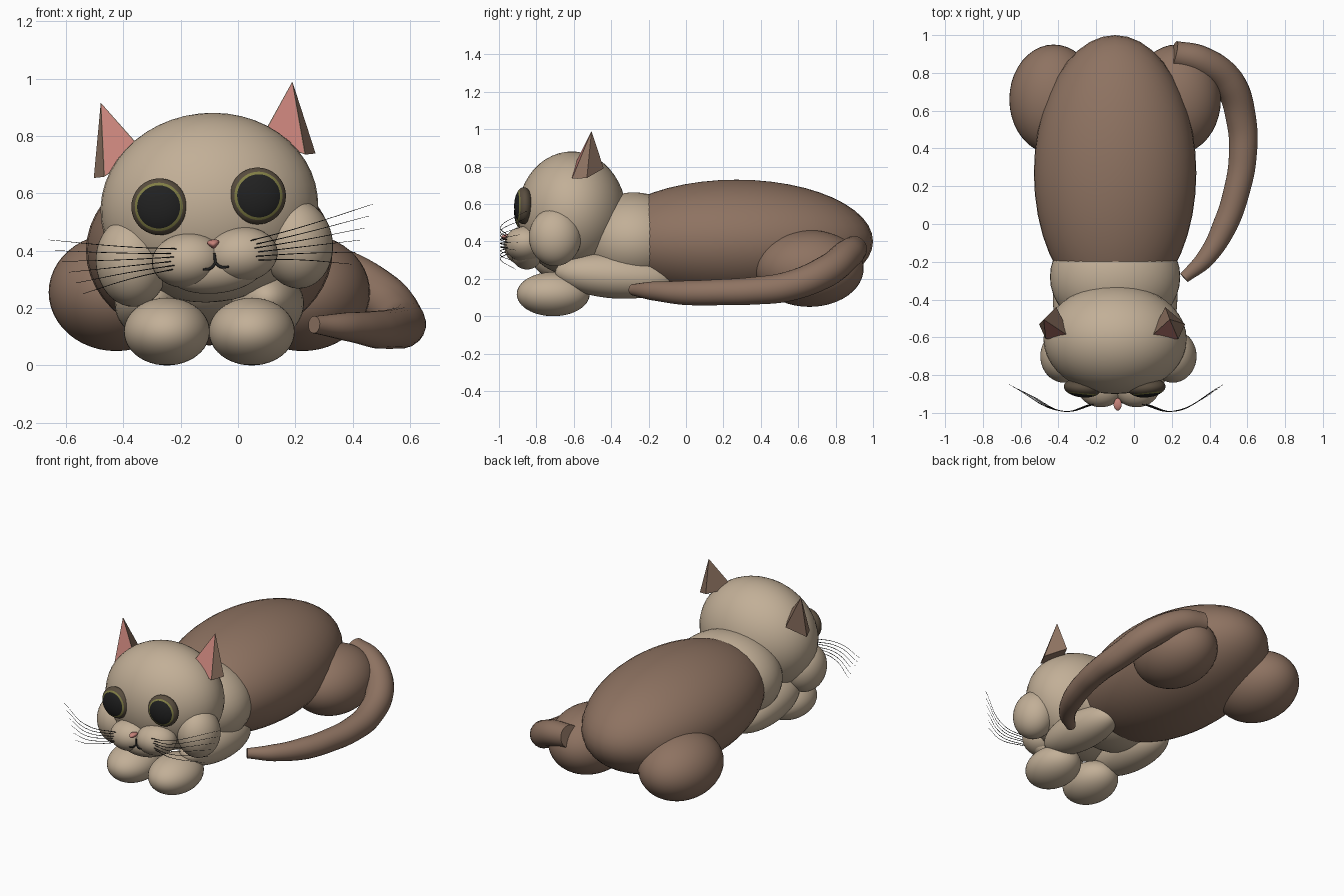
import bpy, bmesh, math
from mathutils import Matrix, Vector

cube = bpy.data.objects.get("Cube")
if cube:
    bpy.data.objects.remove(cube, do_unlink=True)


def material(name, rgb):
    m = bpy.data.materials.new(name)
    m.use_nodes = True
    m.diffuse_color = (*rgb, 1)
    bsdf = next(n for n in m.node_tree.nodes if n.type == 'BSDF_PRINCIPLED')
    bsdf.inputs["Base Color"].default_value = (*rgb, 1)
    bsdf.inputs["Roughness"].default_value = 0.8
    return m


CREAM = material("cream_fur", (0.54, 0.43, 0.31))
BROWN = material("brown_fur", (0.27, 0.17, 0.12))
PINK = material("pink_skin", (0.56, 0.22, 0.19))
BLACK = material("black", (0.015, 0.015, 0.015))
OLIVE = material("olive_iris", (0.22, 0.21, 0.06))
RIM = material("dark_eye_rim", (0.10, 0.075, 0.05))

WORLD = Matrix.Identity(4)
# Head frame: rolled a little; y stays in world units
HEAD = Matrix.Translation((-0.1, 0, 0.55)) @ Matrix.Rotation(math.radians(-6.3), 4, 'Y')
SIDES = (("left", 1), ("right", -1))


def add_mesh(name, bm, mats, frame=WORLD, smooth=True):
    bmesh.ops.recalc_face_normals(bm, faces=bm.faces)
    mesh = bpy.data.meshes.new(name)
    for f in bm.faces:
        f.smooth = smooth
    bm.to_mesh(mesh)
    bm.free()
    for m in mats:
        mesh.materials.append(m)
    obj = bpy.data.objects.new(name, mesh)
    obj.matrix_world = frame
    bpy.context.collection.objects.link(obj)
    return obj


def ellipsoid(name, center, radii, mat, frame=WORLD, tilt=0, shape=None):
    bm = bmesh.new()
    bmesh.ops.create_uvsphere(bm, u_segments=40, v_segments=24, radius=1)
    if shape:
        for v in bm.verts:
            v.co = shape(v.co)
    bm.transform(Matrix.Translation(center) @ Matrix.Rotation(math.radians(tilt), 4, 'X')
                 @ Matrix.Diagonal((*radii, 1)))
    return add_mesh(name, bm, [mat], frame)


def tube(name, paths, thickness, mat, frame=WORLD, sides=4, steps=8):
    """Round tubes through points (x, y, z, relative radius)."""
    curve = bpy.data.curves.new(name, 'CURVE')
    curve.dimensions = '3D'
    curve.bevel_depth = thickness
    curve.bevel_resolution = sides
    curve.resolution_u = steps
    curve.use_fill_caps = True
    for points in paths:
        spline = curve.splines.new('BEZIER')
        spline.bezier_points.add(len(points) - 1)
        for bp, p in zip(spline.bezier_points, points):
            bp.co = p[:3]
            bp.radius = p[3]
            bp.handle_left_type = bp.handle_right_type = 'AUTO'
    temp = bpy.data.objects.new(name + "_path", curve)
    bpy.context.collection.objects.link(temp)
    bpy.context.view_layer.update()
    mesh = bpy.data.meshes.new_from_object(
        temp.evaluated_get(bpy.context.evaluated_depsgraph_get()))
    bpy.data.objects.remove(temp, do_unlink=True)
    bm = bmesh.new()
    bm.from_mesh(mesh)
    bpy.data.meshes.remove(mesh)
    for f in bm.faces:
        f.material_index = 0
    return add_mesh(name, bm, [mat], frame)


# Body, neck and limbs
ellipsoid("body", (-0.1, 0.27, 0.4), (0.43, 0.73, 0.33), BROWN)
ellipsoid("neck", (-0.1, -0.28, 0.4), (0.345, 0.3, 0.262), CREAM)
for side, s in SIDES:
    ellipsoid(side + "_haunch", (-0.1 + s * 0.325, 0.66, 0.255), (0.235, 0.29, 0.205), BROWN)
    ellipsoid(side + "_forearm", (-0.1 + s * 0.2, -0.38, 0.215), (0.13, 0.32, 0.12),
              CREAM, tilt=-4)
    ellipsoid(side + "_paw", (-0.1 + s * 0.148, -0.71, 0.118), (0.15, 0.195, 0.118), CREAM)

# Tail curling around the left side
tube("tail", [[
    (0.21, 0.9, 0.36, 0.07), (0.35, 0.865, 0.33, 0.08), (0.5, 0.75, 0.24, 0.085),
    (0.568, 0.55, 0.16, 0.08), (0.575, 0.35, 0.135, 0.074), (0.545, 0.18, 0.128, 0.07),
    (0.485, 0, 0.125, 0.066), (0.38, -0.18, 0.135, 0.05), (0.265, -0.285, 0.142, 0.03),
]], 1, BROWN, sides=8)

# Head, cheeks and muzzle
ellipsoid("head", (0, -0.61, 0), (0.38, 0.29, 0.33), CREAM, HEAD)
ellipsoid("chin", (0, -0.85, -0.215), (0.17, 0.085, 0.085), CREAM, HEAD)
for side, s in SIDES:
    ellipsoid(side + "_cheek", (s * 0.29, -0.7, -0.16), (0.125, 0.14, 0.155), CREAM, HEAD)
    ellipsoid(side + "_muzzle", (s * 0.095, -0.86, -0.175), (0.125, 0.11, 0.095), CREAM, HEAD)

# Nose narrows toward the bottom
ellipsoid("nose", (0, -0.955, -0.128), (0.019, 0.033, 0.016), PINK, HEAD,
          shape=lambda c: Vector((c.x * (1 + 0.6 * c.z), c.y, c.z)))

# Mouth: a stem and two curved lips
lips = [[(0, -0.938, -0.195, 1), (s * 0.02, -0.946, -0.211, 1), (s * 0.045, -0.952, -0.212, 0.7)]
        for _, s in SIDES]
tube("mouth", lips + [[(0, -0.934, -0.16, 0.8), (0, -0.938, -0.195, 1)]], 0.005, BLACK, HEAD)


# Eyes: flattened balls with ringed colours around the viewing axis
def eye(name, s):
    bm = bmesh.new()
    bmesh.ops.create_uvsphere(bm, u_segments=40, v_segments=40, radius=1)
    for f in bm.faces:
        c = f.calc_center_median()
        r = math.hypot(c.x, c.y)
        f.material_index = 0 if c.z < 0 or r > 0.85 else 1 if r > 0.74 else 2
    bm.transform(Matrix.Translation((s * 0.172, -0.868, 0.022))
                 @ Matrix.Rotation(math.radians(s * 6), 4, 'Z')
                 @ Matrix.Diagonal((0.099, 0.05, 0.099, 1))
                 @ Matrix.Rotation(math.pi / 2, 4, 'X'))
    add_mesh(name, bm, [RIM, OLIVE, BLACK], HEAD)


# Ears: four-sided pyramids with an inset pink front
def ear(name, s):
    bm = bmesh.new()
    tip, back, inner, front, outer = [
        bm.verts.new((s * x, y, z)) for x, y, z in (
            (0.336, -0.505, 0.405), (0.29, -0.44, 0.21), (0.205, -0.605, 0.22),
            (0.353, -0.61, 0.147), (0.389, -0.53, 0.147))]
    base = [back, inner, front, outer]
    bm.faces.new(base)
    for a, b in zip(base, base[1:] + base[:1]):
        face = bm.faces.new((a, b, tip))
        if a is inner:
            pink = face
    bmesh.ops.recalc_face_normals(bm, faces=bm.faces)
    bmesh.ops.inset_individual(bm, faces=[pink], thickness=0.007)
    pink.material_index = 1
    add_mesh(name, bm, [BROWN, PINK], HEAD, smooth=False)


# Whiskers fan out from each side of the muzzle
def whiskers(name, s):
    paths = []
    for i in range(6):
        t = i / 5
        root_z, end_z = -0.13 - 0.07 * t, -0.05 - 0.2 * t
        paths.append([
            (s * (0.13 + 0.02 * (i % 2)), -0.955, root_z, 1),
            (s * 0.29, -0.992, root_z * 0.7 + end_z * 0.3, 0.8),
            (s * (0.57 - 0.1 * t), -0.85 - 0.06 * t, end_z, 0.4)])
    tube(name, paths, 0.002, BLACK, HEAD, sides=1)


for side, s in SIDES:
    eye(side + "_eye", s)
    ear(side + "_ear", s)
    whiskers(side + "_whiskers", s)
